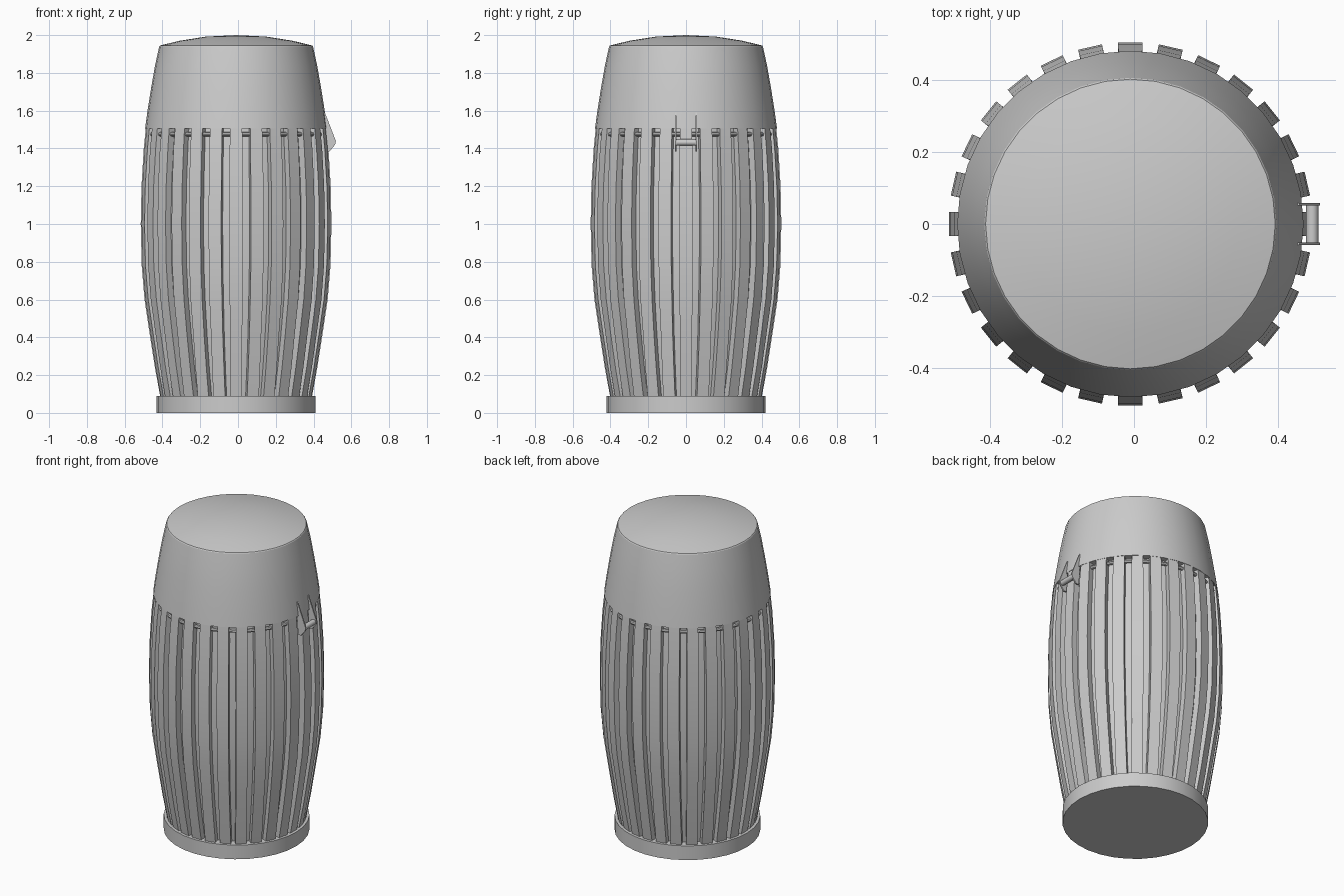
import bpy, bmesh, math
from mathutils import Matrix, Vector

old = bpy.data.objects.get("Cube")
if old:
    bpy.data.objects.remove(old)

CX = -0.01      # the round body sits slightly off centre because of the latch
SLATS = 28

grey = bpy.data.materials.new("light grey")
grey.use_nodes = True
colour = (0.6, 0.6, 0.6, 1)
grey.diffuse_color = colour
grey.node_tree.nodes["Principled BSDF"].inputs["Base Color"].default_value = colour


def finish(name, bm, smooth=True):
    bmesh.ops.recalc_face_normals(bm, faces=bm.faces)
    mesh = bpy.data.meshes.new(name)
    bm.to_mesh(mesh)
    bm.free()
    mesh.materials.append(grey)
    obj = bpy.data.objects.new(name, mesh)
    bpy.context.collection.objects.link(obj)
    if smooth:
        bpy.ops.object.select_all(action="DESELECT")
        obj.select_set(True)
        bpy.context.view_layer.objects.active = obj
        bpy.ops.object.shade_smooth_by_angle(angle=math.radians(25))
    return obj


def lathe(name, profile, sides, closed=False):
    """Spin a list of (radius, height) points around the body axis."""
    bm = bmesh.new()
    pts = [bm.verts.new((r, 0, z)) for r, z in profile]
    pairs = list(zip(pts, pts[1:] + pts[:1])) if closed else list(zip(pts, pts[1:]))
    edges = [bm.edges.new(p) for p in pairs]
    bmesh.ops.spin(bm, geom=pts + edges, cent=(0, 0, 0), axis=(0, 0, 1),
                   angle=math.tau, steps=sides)
    bmesh.ops.remove_doubles(bm, verts=bm.verts, dist=0.0005)
    bmesh.ops.translate(bm, verts=bm.verts, vec=(CX, 0, 0))
    return finish(name, bm)


# Barrel curve: outer radius of the slats at each height
barrel = [(0.397, 0.06), (0.43, 0.24), (0.458, 0.42), (0.485, 0.6), (0.5, 0.78),
          (0.505, 1.0), (0.501, 1.2), (0.489, 1.4), (0.478, 1.51)]

# Base, inner container and lid
lathe("base", [(0, 0), (0.421, 0), (0.421, 0.09), (0, 0.09)], 32)
lathe("inner_container", [(r - 0.033, z) for r, z in barrel], SLATS)
lathe("lid", [(0, 1.505), (0.482, 1.505), (0.469, 1.6), (0.45, 1.72),
              (0.429, 1.84), (0.407, 1.94), (0.403, 1.945), (0.3, 1.97),
              (0.16, 1.992), (0, 2.0)], 36)

# Thin rail showing between the slat tops
rail = [(0.464 + 0.011 * math.cos(a), 1.475 + 0.011 * math.sin(a))
        for a in (math.tau * i / 8 for i in range(8))]
lathe("slat_rail", rail, 56, closed=True)

# Curved slats around the barrel
bm = bmesh.new()
for i in range(SLATS):
    turn = Matrix.Translation((CX, 0, 0)) @ Matrix.Rotation(math.tau * i / SLATS, 4, "Z")
    rings = []
    for r, z in barrel:
        width = 0.032 + 0.002 * (r > 0.48)
        corners = [(r - 0.04, -width), (r, -width), (r, width), (r - 0.04, width)]
        rings.append([bm.verts.new(turn @ Vector((x, y, z))) for x, y in corners])
    for low, high in zip(rings, rings[1:]):
        for k in range(4):
            n = (k + 1) % 4
            bm.faces.new((low[k], low[n], high[n], high[k]))
    bm.faces.new(rings[0])
    bm.faces.new(rings[-1])
finish("slats", bm)

# Latch: two side plates with a roller between them
outline = [(0.452, 1.59), (0.46, 1.59), (0.518, 1.44), (0.514, 1.42), (0.485, 1.385), (0.465, 1.385)]
for name, y in (("latch_plate_front", -0.055), ("latch_plate_back", 0.055)):
    bm = bmesh.new()
    face = bm.faces.new([bm.verts.new((x, y - 0.004, z)) for x, z in outline])
    side = bmesh.ops.extrude_face_region(bm, geom=[face])["geom"]
    bmesh.ops.translate(bm, vec=(0, 0.008, 0),
                        verts=[v for v in side if isinstance(v, bmesh.types.BMVert)])
    finish(name, bm, smooth=False)

bm = bmesh.new()
bmesh.ops.create_cone(bm, cap_ends=True, segments=16, radius1=0.017, radius2=0.017, depth=0.108,
                      matrix=Matrix.Translation((0.496, 0, 1.432)) @ Matrix.Rotation(math.pi / 2, 4, "X"))
finish("latch_roller", bm)
